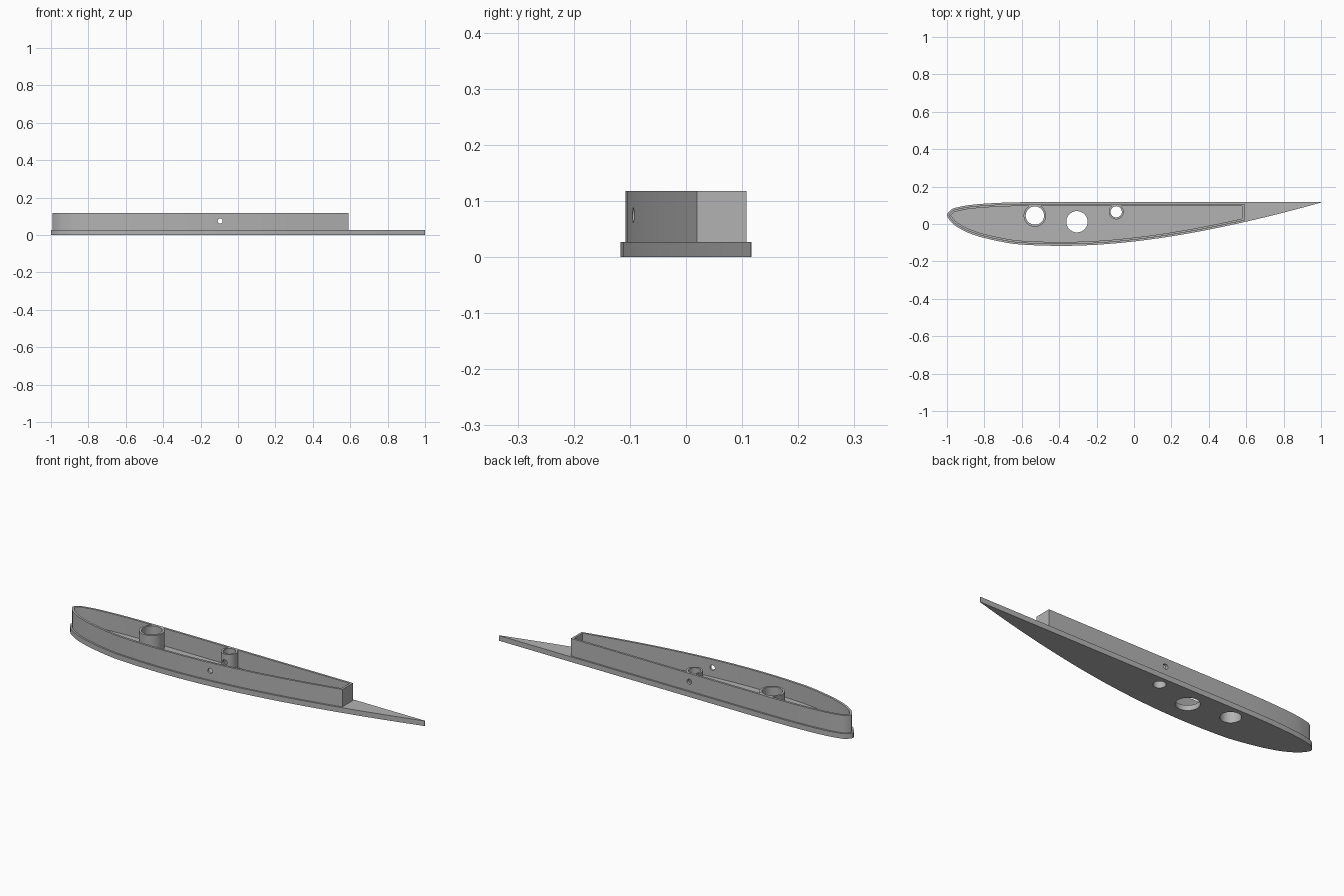
import bpy, bmesh, math
from mathutils import Vector, Matrix

if "Cube" in bpy.data.objects:
    bpy.data.objects.remove(bpy.data.objects["Cube"])

BASE_H, TOP = 0.027, 0.118
WALL_END, WALL_T, LEDGE = 0.59, 0.0115, 0.009

grey = bpy.data.materials.new("grey plastic")
grey.diffuse_color = (0.45, 0.45, 0.45, 1)
grey.use_nodes = True
grey.node_tree.nodes["Principled BSDF"].inputs["Base Color"].default_value = grey.diffuse_color

# Wing section: chord stations, curved side and flat side (fractions of chord)
S = [.0125, .025, .05, .075, .1, .15, .2, .3, .4, .5, .6, .7, .8, .9, 1]
CURVED = [.0545, .065, .079, .0885, .096, .1069, .1136, .117, .114, .1052,
          .0915, .0735, .0522, .028, .0012]
FLAT = [.0193, .0147, .0093, .0063, .0042, .0015, .0003] + [0] * 8


def section():
    pts = list(zip(S, CURVED))[::-1] + [(0, .035)] + list(zip(S, FLAT))
    pts = [Vector((2 * x - 1, 0.117 - 2 * y)) for x, y in pts]
    out = []
    for i in range(len(pts) - 1):
        p0, p1, p2 = pts[max(i - 1, 0)], pts[i], pts[i + 1]
        p3 = pts[min(i + 2, len(pts) - 1)]
        for k in range(3):
            t = k / 3
            out.append(0.5 * (2 * p1 + (p2 - p0) * t
                              + (2 * p0 - 5 * p1 + 4 * p2 - p3) * t * t
                              + (3 * p1 - p0 - 3 * p2 + p3) * t ** 3))
    return out + [pts[-1]]


def inset(pts, d, xmax):
    """Offset the open section inwards and cut it square at xmax."""
    off = []
    for i, p in enumerate(pts):
        t = (pts[min(i + 1, len(pts) - 1)] - pts[max(i - 1, 0)]).normalized()
        off.append(p + Vector((t.y, -t.x)) * d)
    out = []
    for a, b in zip(off, off[1:]):
        if a.x <= xmax:
            out.append(a)
        if (a.x <= xmax) != (b.x <= xmax):
            out.append(a.lerp(b, (xmax - a.x) / (b.x - a.x)))
    return out


def finish(bm, name):
    bmesh.ops.recalc_face_normals(bm, faces=bm.faces)
    me = bpy.data.meshes.new(name)
    bm.to_mesh(me)
    bm.free()
    me.materials.append(grey)
    ob = bpy.data.objects.new(name, me)
    bpy.context.collection.objects.link(ob)
    return ob


def prism(name, pts, z0, z1):
    bm = bmesh.new()
    lo = [bm.verts.new((p.x, p.y, z0)) for p in pts]
    hi = [bm.verts.new((p.x, p.y, z1)) for p in pts]
    bm.faces.new(lo)
    bm.faces.new(hi)
    for i in range(len(pts)):
        j = (i + 1) % len(pts)
        bm.faces.new((lo[i], lo[j], hi[j], hi[i]))
    return finish(bm, name)


def cylinder(name, x, y, r, z0, z1):
    ring = [Vector((x + r * math.cos(a * math.tau / 48),
                    y + r * math.sin(a * math.tau / 48))) for a in range(48)]
    return prism(name, ring, z0, z1)


def cut(ob, cutters):
    bpy.context.view_layer.objects.active = ob
    for c in cutters:
        m = ob.modifiers.new("cut", 'BOOLEAN')
        m.operation, m.solver, m.object = 'DIFFERENCE', 'EXACT', c
        bpy.ops.object.modifier_apply(modifier=m.name)


outline = section()

# Cutters: three vertical bores, the wall cavity and a sideways pin hole
big_bore = cylinder("big_bore", -0.53, 0.045, 0.049, -0.1, 0.3)
mid_bore = cylinder("middle_bore", -0.305, 0.012, 0.057, -0.1, 0.3)
small_bore = cylinder("small_bore", -0.095, 0.065, 0.030, -0.1, 0.3)
cavity = prism("cavity", inset(outline, LEDGE + WALL_T, WALL_END - WALL_T), 0, 0.3)
bm = bmesh.new()
bmesh.ops.create_cone(bm, cap_ends=True, segments=24, radius1=0.0135,
                      radius2=0.0135, depth=0.6,
                      matrix=Matrix.Translation((-0.095, 0, 0.075))
                      @ Matrix.Rotation(math.pi / 2, 4, 'X'))
pin_hole = finish(bm, "pin_hole")

# Base plate
base = prism("base_plate", outline, 0, BASE_H)
cut(base, [big_bore, mid_bore, small_bore])

# Raised rim wall
wall = prism("rim_wall", inset(outline, LEDGE, WALL_END), BASE_H, TOP)
cut(wall, [cavity, pin_hole])

# Spar tubes
big_tube = cylinder("big_tube", -0.53, 0.045, 0.060, BASE_H, TOP)
cut(big_tube, [big_bore])
small_tube = cylinder("small_tube", -0.095, 0.065, 0.040, BASE_H, TOP)
cut(small_tube, [small_bore, pin_hole])

for c in (big_bore, mid_bore, small_bore, cavity, pin_hole):
    bpy.data.objects.remove(c)

# Smooth curved sides, crisp edges
for ob in (base, wall, big_tube, small_tube):
    bpy.ops.object.select_all(action='DESELECT')
    ob.select_set(True)
    bpy.context.view_layer.objects.active = ob
    bpy.ops.object.shade_smooth_by_angle(angle=math.radians(30))
